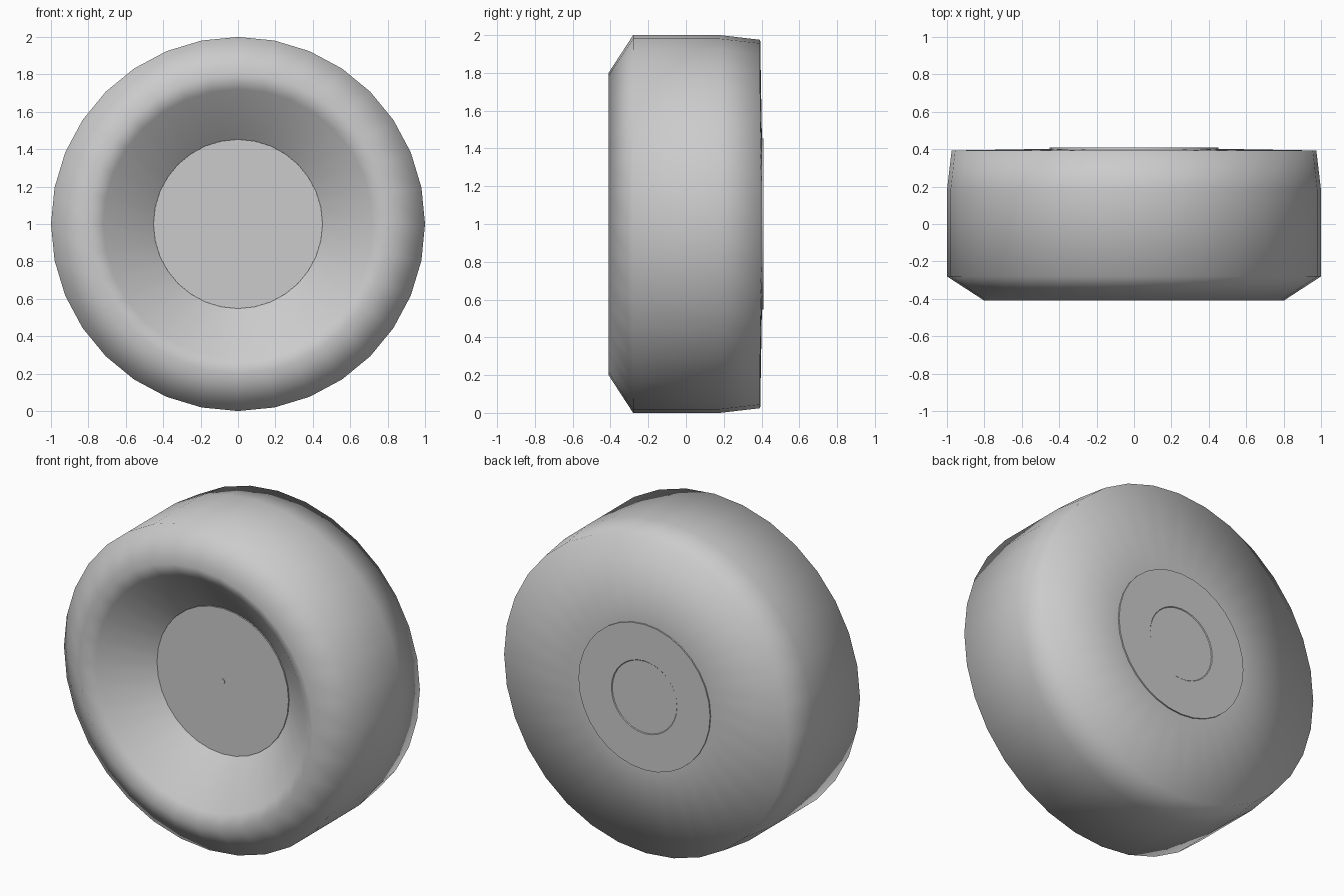
import bpy, bmesh, math

if "Cube" in bpy.data.objects:
    bpy.data.objects.remove(bpy.data.objects["Cube"])

SEG = 32      # sides around the axle
CZ = 1.0      # axle height


def lathe(name, profile, smooth_angle):
    """Spin (radius, y) points around the y axis at height CZ."""
    bm = bmesh.new()
    rings = []
    for r, y in profile:
        if r == 0:
            rings.append([bm.verts.new((0, y, CZ))])
            continue
        ring = []
        for i in range(SEG):
            a = 2 * math.pi * i / SEG
            ring.append(bm.verts.new((r * math.sin(a), y, CZ + r * math.cos(a))))
        rings.append(ring)
    for a, b in zip(rings, rings[1:]):
        for i in range(SEG):
            j = (i + 1) % SEG
            quad = [a[i % len(a)], a[j % len(a)], b[j % len(b)], b[i % len(b)]]
            bm.faces.new(list(dict.fromkeys(quad)))
    bmesh.ops.recalc_face_normals(bm, faces=bm.faces[:])
    mesh = bpy.data.meshes.new(name)
    bm.to_mesh(mesh)
    bm.free()
    obj = bpy.data.objects.new(name, mesh)
    bpy.context.collection.objects.link(obj)
    bpy.ops.object.select_all(action='DESELECT')
    obj.select_set(True)
    bpy.context.view_layer.objects.active = obj
    bpy.ops.object.shade_smooth_by_angle(angle=math.radians(smooth_angle))
    return obj


# tyre: dished front, chamfered shoulder, flat back
tyre = lathe("tyre", [(0.45, -0.14), (0.72, -0.365), (0.80, -0.41),
                      (1.00, -0.28), (1.00, 0.18), (0.975, 0.393),
                      (0.45, 0.402)], 89)

# recessed front hub plate with a tiny centre pin
lathe("front_hub", [(0, -0.13), (0.452, -0.13), (0.452, -0.15), (0.015, -0.15),
                    (0.015, -0.154), (0, -0.154)], 30)

# back hub plate with a shallow round recess
lathe("back_hub", [(0, 0.39), (0.452, 0.39), (0.452, 0.41), (0.226, 0.41),
                   (0.222, 0.406), (0, 0.406)], 30)
